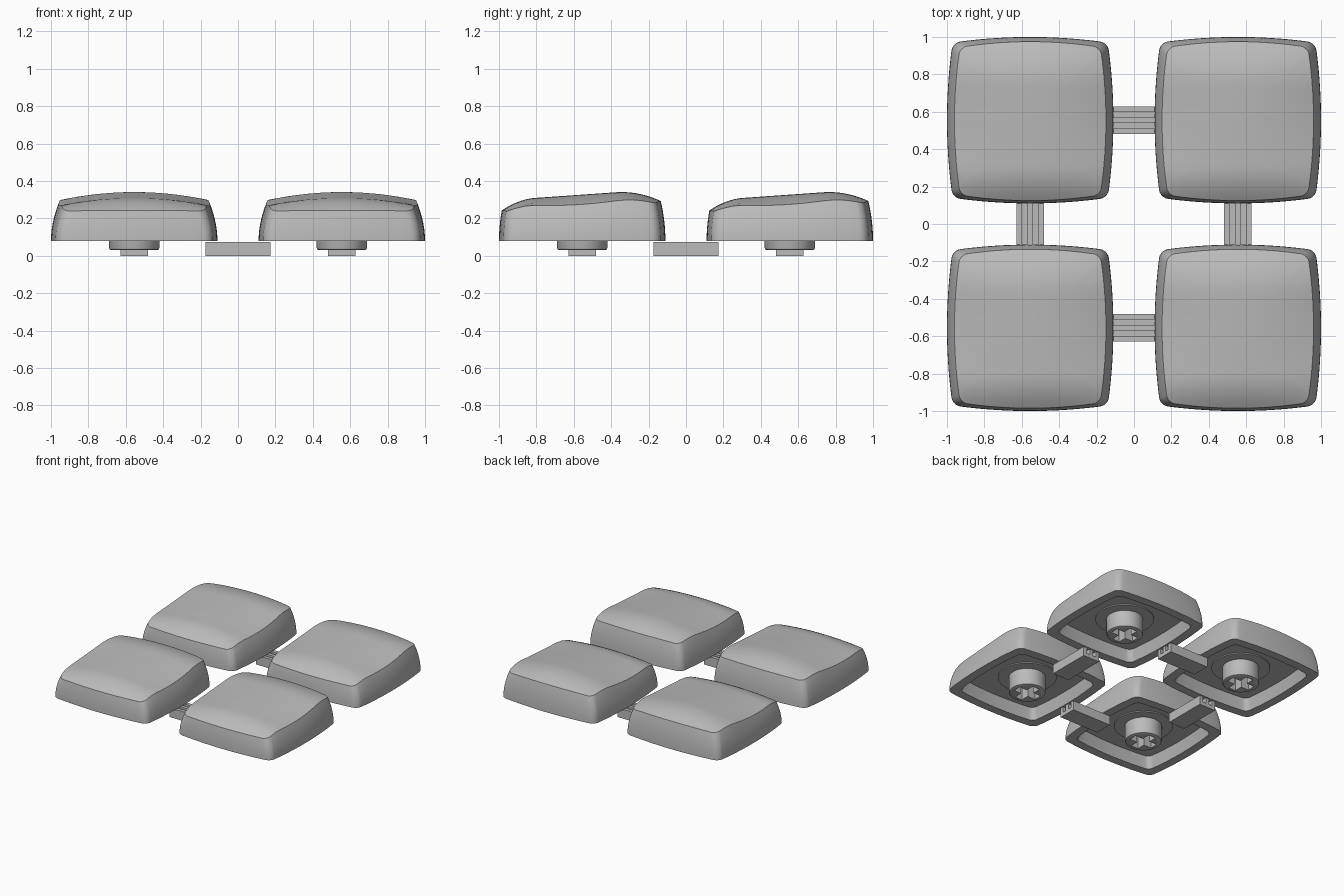
import bpy, bmesh, math
from mathutils import Vector

cube = bpy.data.objects.get("Cube")
if cube:
    bpy.data.objects.remove(cube, do_unlink=True)

grey = bpy.data.materials.new("light grey plastic")
grey.use_nodes = True
grey.diffuse_color = (0.5, 0.5, 0.5, 1)
grey.node_tree.nodes["Principled BSDF"].inputs["Base Color"].default_value = (0.5, 0.5, 0.5, 1)

PITCH = 0.555   # distance of each cap centre from the middle
BASE = 0.08     # height of the cap rim
CEILING = 0.17  # height of the hollow's ceiling


def make_object(name, bm, location=(0, 0, 0)):
    bmesh.ops.recalc_face_normals(bm, faces=bm.faces)
    mesh = bpy.data.meshes.new(name)
    bm.to_mesh(mesh)
    bm.free()
    mesh.materials.append(grey)
    obj = bpy.data.objects.new(name, mesh)
    obj.location = location
    bpy.context.collection.objects.link(obj)
    return obj


def smooth(obj, degrees):
    bpy.ops.object.select_all(action='DESELECT')
    obj.select_set(True)
    bpy.context.view_layer.objects.active = obj
    bpy.ops.object.shade_smooth_by_angle(angle=math.radians(degrees))


def unit_outline(radius=0.1, side=14, arc=6):
    """Rounded square from -1 to 1, counter-clockwise."""
    points = []
    for quarter in range(4):
        turn = quarter * math.pi / 2
        c, s = math.cos(turn), math.sin(turn)
        flat = 1 - radius
        part = [(1, -flat + 2 * flat * i / side) for i in range(side)]
        for i in range(arc):
            a = math.pi / 2 * i / arc
            part.append((flat + radius * math.cos(a), flat + radius * math.sin(a)))
        points += [(c * x - s * y, s * x + c * y) for x, y in part]
    return points


OUTLINE = unit_outline()


def section(width, front, back, bulge=0.03):
    """Outline with gently bowed sides."""
    return [(u * (width - bulge * v * v),
             v * ((back if v > 0 else front) - bulge * u * u)) for u, v in OUTLINE]


def crown(x, y):
    """Height of the domed top, sloping down to the front."""
    ridge = 0.327 + 0.07 * y
    ridge -= 1.67 * max(0, -y - 0.25) ** 2 + 1.1 * max(0, y - 0.18) ** 2
    return ridge - (0.052 - 0.15 * y * y) * (x / 0.405) ** 2


def cap_mesh():
    bottom = section(0.445, 0.445, 0.445)
    top = section(0.405, 0.43, 0.42)
    rings = []
    # hollow underside, from the ceiling down to the rim
    for scale, z in ((0.79, CEILING), (0.845, BASE)):
        rings.append([(x * scale, y * scale, z) for x, y in bottom])
    # curved outer wall
    steps = 8
    for k in range(steps + 1):
        t = k / steps
        ring = []
        for (bx, by), (tx, ty) in zip(bottom, top):
            ring.append((bx + (tx - bx) * t * t, by + (ty - by) * t * t,
                         BASE + (crown(tx, ty) - BASE) * t))
        rings.append(ring)
    # domed top
    steps = 16
    for k in range(1, steps):
        s = 1 - k / steps
        rings.append([(x * s, y * s, crown(x * s, y * s)) for x, y in top])

    bm = bmesh.new()
    loops = [[bm.verts.new(p) for p in ring] for ring in rings]
    n = len(OUTLINE)
    for low, high in zip(loops, loops[1:]):
        for i in range(n):
            j = (i + 1) % n
            bm.faces.new((low[i], low[j], high[j], high[i]))
    bm.faces.new(loops[0])
    centre = bm.verts.new((0, 0, crown(0, 0)))
    for i in range(n):
        bm.faces.new((loops[-1][i], loops[-1][(i + 1) % n], centre))
    return bm


def lathe(profile, segments=48):
    """Closed solid of revolution from (radius, height) pairs."""
    bm = bmesh.new()
    loops = []
    for r, z in profile:
        angles = [2 * math.pi * i / segments for i in range(segments)]
        loops.append([bm.verts.new((r * math.cos(a), r * math.sin(a), z)) for a in angles])
    for low, high in zip(loops, loops[1:]):
        for i in range(segments):
            j = (i + 1) % segments
            bm.faces.new((low[i], low[j], high[j], high[i]))
    bm.faces.new(loops[0])
    bm.faces.new(loops[-1])
    return bm


def extrude_polygon(points, z0, z1):
    bm = bmesh.new()
    face = bm.faces.new([bm.verts.new((x, y, z0)) for x, y in points])
    made = bmesh.ops.extrude_face_region(bm, geom=[face])["geom"]
    verts = [g for g in made if isinstance(g, bmesh.types.BMVert)]
    bmesh.ops.translate(bm, verts=verts, vec=(0, 0, z1 - z0))
    return bm


def cross_points(length, width):
    arm = [(length, -width), (length, width), (width, width)]
    points = []
    for quarter in range(4):
        a = quarter * math.pi / 2
        c, s = round(math.cos(a)), round(math.sin(a))
        points += [(c * x - s * y, s * x + c * y) for x, y in arm]
    return points


def bar_mesh(half_length=0.175, height=0.075, rib=0.029, floor=0.03):
    """Runner with two grooves along its top."""
    edges = [(k - 2.5) * rib for k in range(6)]
    points = [(edges[0], 0), (edges[5], 0)]
    for k in (4, 2, 0):
        points += [(edges[k + 1], height), (edges[k], height)]
        if k:
            points += [(edges[k], floor), (edges[k - 1], floor)]
    bm = extrude_polygon(points, -half_length, half_length)
    for v in bm.verts:
        across, up, along = v.co
        v.co = Vector((along, across, up))
    return bm


# caps with their stems
for side, x in (("left", PITCH), ("right", -PITCH)):
    for row, y in (("front", -PITCH), ("back", PITCH)):
        tag = f"{row}_{side}"
        cap = make_object(f"cap_{tag}", cap_mesh(), (x, y, 0))
        smooth(cap, 35)

        collar = make_object(f"stem_collar_{tag}",
                             lathe([(0.215, CEILING - 0.008), (0.215, CEILING + 0.01)]), (x, y, 0))
        smooth(collar, 35)

        stem = make_object(f"stem_{tag}",
                           lathe([(0.122, 0.03), (0.131, 0.034), (0.135, 0.043),
                                  (0.135, CEILING + 0.01)]), (x, y, 0))
        cutter = make_object(f"cross_cutter_{tag}",
                             extrude_polygon(cross_points(0.1, 0.032), 0, CEILING - 0.01), (x, y, 0))
        cutter.hide_render = True
        cutter.hide_viewport = True
        cut = stem.modifiers.new("cross_socket", 'BOOLEAN')
        cut.operation = 'DIFFERENCE'
        cut.object = cutter
        cut.solver = 'EXACT'
        smooth(stem, 35)

# grooved runners joining the caps
for name, spot, turn in (("front", (0, -PITCH), 0), ("back", (0, PITCH), 0),
                         ("left", (PITCH, 0), 1), ("right", (-PITCH, 0), 1)):
    bar = make_object(f"runner_{name}", bar_mesh(), (*spot, 0))
    bar.rotation_euler.z = turn * math.pi / 2
